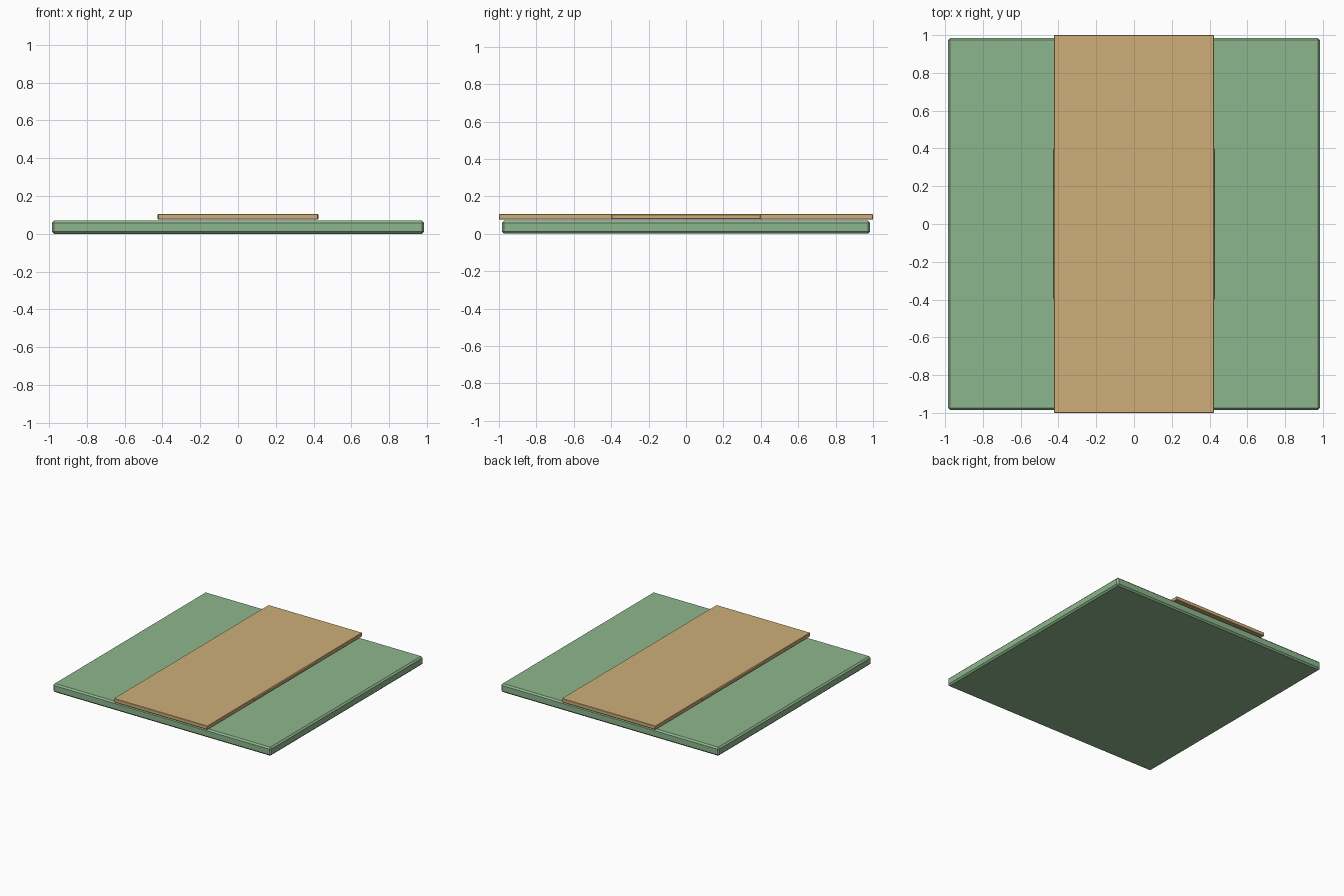
import bpy

if "Cube" in bpy.data.objects:
    bpy.data.objects.remove(bpy.data.objects["Cube"])


def material(name, color):
    m = bpy.data.materials.new(name)
    m.diffuse_color = color
    m.use_nodes = True
    m.node_tree.nodes["Principled BSDF"].inputs["Base Color"].default_value = m.diffuse_color
    return m


def slab(name, half_x, half_y, z0, z1, chamfer, mat):
    bpy.ops.mesh.primitive_cube_add(size=1, location=(0, 0, (z0 + z1) / 2))
    ob = bpy.context.object
    ob.name = name
    ob.scale = (half_x * 2, half_y * 2, z1 - z0)
    bpy.ops.object.transform_apply(location=False, rotation=False, scale=True)
    bev = ob.modifiers.new("chamfer", 'BEVEL')
    bev.width = chamfer
    bev.segments = 1
    ob.data.materials.append(mat)
    return ob


green = material("green", (0.27, 0.47, 0.27, 1))
tan = material("tan", (0.62, 0.43, 0.19, 1))

# Wide chamfered base
slab("base_slab", 0.985, 0.985, 0.0, 0.07, 0.012, green)
# Long strip across the base, overhanging front and back
slab("runner", 0.424, 1.0, 0.075, 0.105, 0.003, tan)
# Slightly wider middle section of the strip
slab("runner_middle", 0.427, 0.4, 0.077, 0.103, 0.004, tan)
